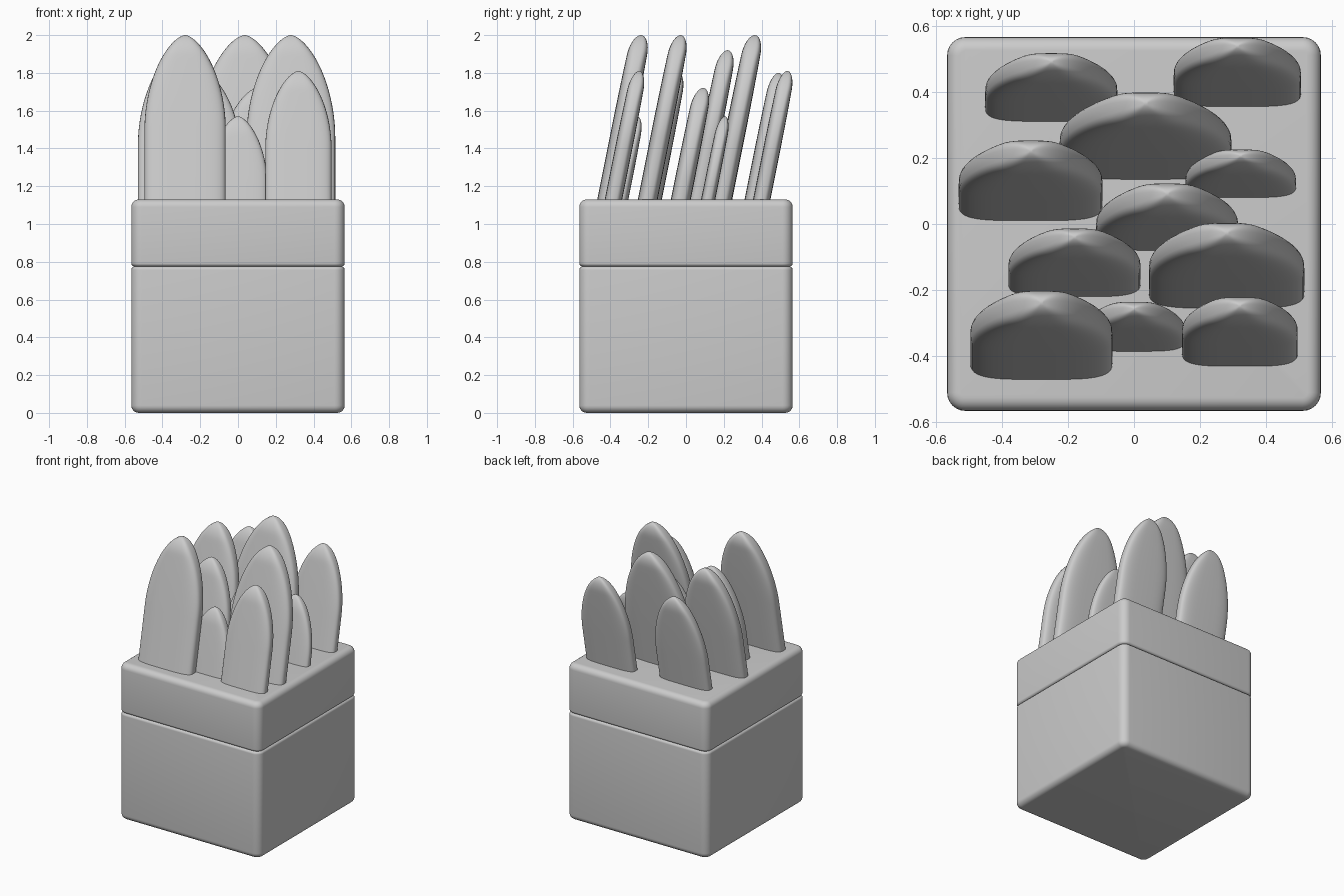
import bpy, bmesh
from math import sin, cos, pi, sqrt, copysign

if "Cube" in bpy.data.objects:
    bpy.data.objects.remove(bpy.data.objects["Cube"])

SEAT = 1.13      # top of the block
LEAN = 0.2       # handles lean backwards (dy per dz)


def loft(name, rings, angle):
    """Skin a stack of equal-length point rings and cap both ends."""
    bm = bmesh.new()
    loops = [[bm.verts.new(p) for p in ring] for ring in rings]
    n = len(loops[0])
    for a, b in zip(loops, loops[1:]):
        for i in range(n):
            j = (i + 1) % n
            bm.faces.new((a[i], a[j], b[j], b[i]))
    bm.faces.new(loops[0][::-1])
    bm.faces.new(loops[-1])
    bmesh.ops.recalc_face_normals(bm, faces=bm.faces[:])
    me = bpy.data.meshes.new(name)
    bm.to_mesh(me)
    bm.free()
    ob = bpy.data.objects.new(name, me)
    bpy.context.collection.objects.link(ob)
    bpy.ops.object.select_all(action='DESELECT')
    ob.select_set(True)
    bpy.context.view_layer.objects.active = ob
    bpy.ops.object.shade_smooth_by_angle(angle=angle)
    return ob


def rounded_square(half, r, z, seg=6):
    pts = []
    for k, (sx, sy) in enumerate(((1, 1), (-1, 1), (-1, -1), (1, -1))):
        for i in range(seg + 1):
            a = (k + i / seg) * pi / 2
            pts.append((sx * (half - r) + r * cos(a), sy * (half - r) + r * sin(a), z))
    return pts


def block(name, z0, z1, r0, r1, half=0.565, corner=0.055, seg=6):
    """Box with rounded corners and different rounding below and above."""
    rings = []
    for i in range(seg + 1):
        a = i / seg * pi / 2
        d = r0 * (1 - sin(a))
        rings.append(rounded_square(half - d, corner - d, z0 + r0 * (1 - cos(a))))
    for i in range(seg + 1):
        a = i / seg * pi / 2
        d = r1 * (1 - cos(a))
        rings.append(rounded_square(half - d, corner - d, z1 - r1 * (1 - sin(a))))
    return loft(name, rings, 0.7)


def handle(name, x0, x1, y_front, thick, top, n=40):
    """Leaning bullet-shaped slab, buried a little in the block."""
    cx, hw, ht = (x0 + x1) / 2, (x1 - x0) / 2, thick / 2
    curve = min(2.3 * hw, top - SEAT)
    levels = [(SEAT - 0.1, 1.0), (top - curve, 1.0)]
    for i in range(1, 25):
        t = sin(i / 24 * pi / 2)
        levels.append((top - curve * (1 - t), (1 - t ** 1.9) ** 0.62 if t < 1 else 0.02))
    rings = []
    for z, w in levels:
        e = min(1, (top - z) / 0.1)                 # round the thickness off at the tip
        th = ht * max(0.05, sqrt(1 - (1 - e) ** 2)) * (0.85 + 0.15 * w)
        ring = []
        for k in range(n):
            c, s = cos(2 * pi * k / n), sin(2 * pi * k / n)
            ring.append((cx + hw * w * copysign(abs(c) ** 0.5, c),
                         y_front + ht + LEAN * (z - SEAT) + th * copysign(abs(s) ** 0.6, s), z))
        rings.append(ring)
    return loft(name, rings, 0.9)


# Block in two pieces with a fine seam
block("block_base", 0.0, 0.775, 0.04, 0.018)
block("block_lid", 0.775, SEAT, 0.018, 0.04)

# Handles: x from, x to, front y at the block, thickness, top z
handles = [
    (-0.495, -0.065, -0.47, 0.115, 2.00),
    (-0.155, 0.155, -0.385, 0.080, 1.57),
    (0.145, 0.495, -0.43, 0.092, 1.81),
    (-0.38, 0.02, -0.22, 0.092, 1.80),
    (0.045, 0.515, -0.255, 0.105, 2.00),
    (-0.115, 0.315, -0.08, 0.105, 1.72),
    (-0.53, -0.095, 0.01, 0.105, 1.92),
    (0.155, 0.49, 0.08, 0.075, 1.57),
    (-0.225, 0.295, 0.135, 0.110, 2.00),
    (-0.45, -0.05, 0.31, 0.092, 1.80),
    (0.12, 0.505, 0.355, 0.092, 1.81),
]
for i, h in enumerate(handles):
    handle(f"handle_{i + 1}", *h)
